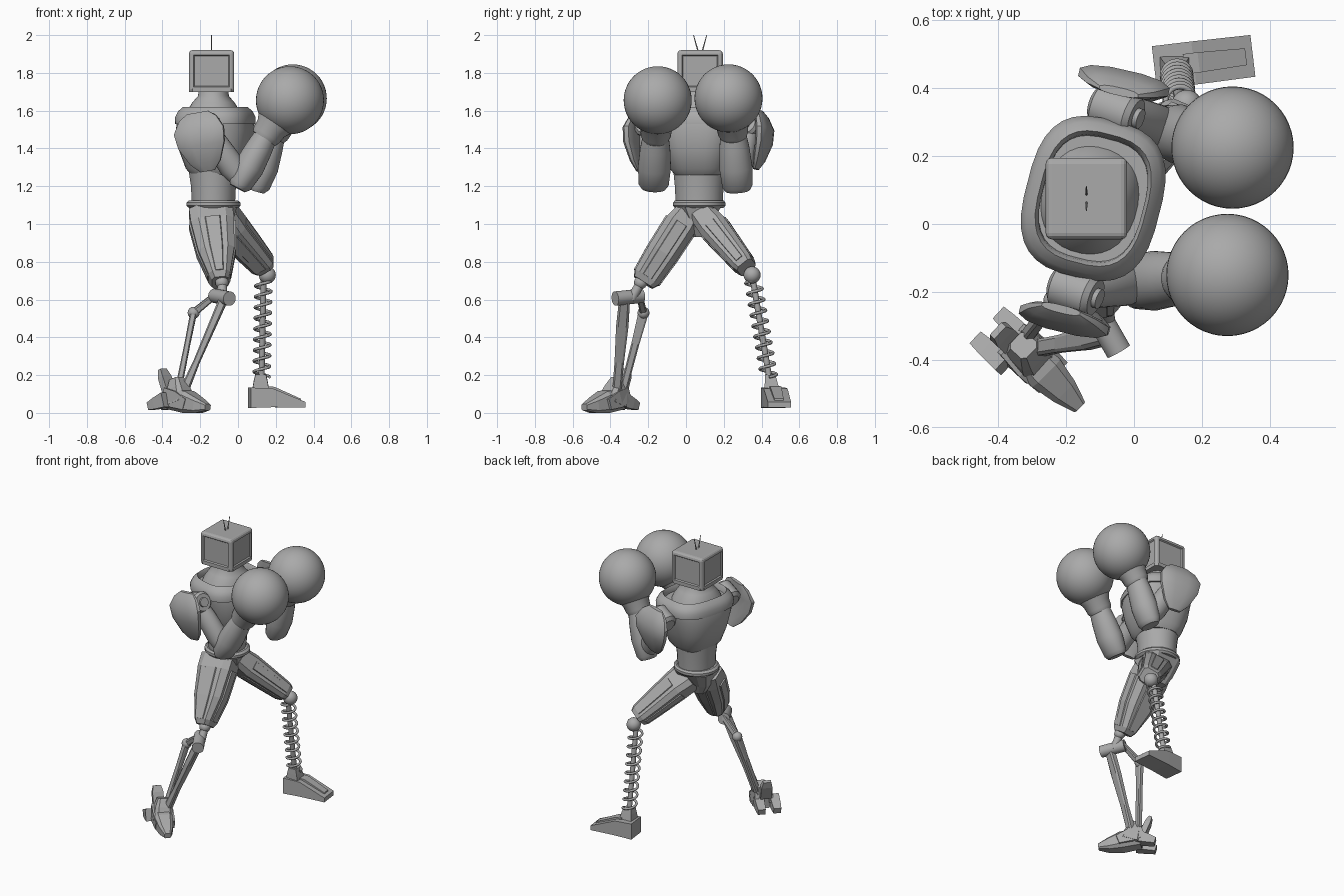
import bpy, bmesh, math
from mathutils import Vector, Matrix

if "Cube" in bpy.data.objects:
    bpy.data.objects.remove(bpy.data.objects["Cube"])

GREY = (0.4, 0.4, 0.4, 1)
metal = bpy.data.materials.new("plain_grey")
metal.use_nodes = True
metal.diffuse_color = GREY
metal.node_tree.nodes["Principled BSDF"].inputs["Base Color"].default_value = GREY

X, Y, Z = Vector((1, 0, 0)), Vector((0, 1, 0)), Vector((0, 0, 1))
ROUND, CHAMFER, BOX = (24, 1), (8, 0.5), (4, 0.01)


def finish(name, bm, smooth=False):
    bmesh.ops.recalc_face_normals(bm, faces=bm.faces)
    mesh = bpy.data.meshes.new(name)
    bm.to_mesh(mesh)
    bm.free()
    mesh.materials.append(metal)
    obj = bpy.data.objects.new(name, mesh)
    bpy.context.collection.objects.link(obj)
    if smooth:
        bpy.ops.object.select_all(action='DESELECT')
        obj.select_set(True)
        bpy.context.view_layer.objects.active = obj
        bpy.ops.object.shade_smooth_by_angle(angle=math.radians(35))
    return obj


def loft(name, start, end, rings, shape=ROUND, ref=X):
    """Rings of (t, radius_a, radius_b, shift_a, shift_b) along start -> end."""
    start, end = Vector(start), Vector(end)
    axis = (end - start).normalized()
    a = (ref - axis * ref.dot(axis)).normalized()
    b = axis.cross(a)
    sides, power = shape
    bm = bmesh.new()
    loops = []
    for ring in rings:
        t, ra, rb, da, db = (tuple(ring) + (0, 0))[:5]
        loop = []
        for i in range(sides):
            ang = math.tau * (i + 0.5) / sides
            c, s = math.cos(ang), math.sin(ang)
            u = math.copysign(abs(c) ** power, c) * ra + da
            v = math.copysign(abs(s) ** power, s) * rb + db
            loop.append(bm.verts.new(start.lerp(end, t) + a * u + b * v))
        loops.append(loop)
    for low, high in zip(loops, loops[1:]):
        for i in range(sides):
            j = (i + 1) % sides
            bm.faces.new((low[i], low[j], high[j], high[i]))
    bm.faces.new(loops[0])
    bm.faces.new(loops[-1])
    return finish(name, bm, shape[0] > 8)


def rod(name, start, end, r0, r1=None, shape=ROUND, ref=X):
    r1 = r1 or r0
    return loft(name, start, end, [(0, r0, r0), (1, r1, r1)], shape, ref)


def ball(name, center, radius, segments=32):
    bm = bmesh.new()
    bmesh.ops.create_uvsphere(bm, u_segments=segments, v_segments=segments // 2,
                              radius=radius, matrix=Matrix.Translation(center))
    return finish(name, bm, True)


# Head: bevelled box with a recessed panel on every side
bm = bmesh.new()
bmesh.ops.create_cube(bm, size=1, matrix=Matrix.Translation((-0.14, 0.075, 1.81)) @ Matrix.Diagonal((0.24, 0.24, 0.22, 1)))
walls = [f for f in bm.faces if abs(f.normal.z) < 0.5]
rim = [e for e in bm.edges if any(v.co.z > 1.9 for v in e.verts)]
bmesh.ops.inset_individual(bm, faces=walls, thickness=0.035)
bmesh.ops.inset_individual(bm, faces=walls, thickness=0.008, depth=-0.008)
bmesh.ops.bevel(bm, geom=rim, offset=0.018, segments=3, affect='EDGES', profile=0.5)
finish("head", bm)
for side in (-1, 1):
    rod("antenna", (-0.14, 0.075 + 0.01 * side, 1.91), (-0.14, 0.075 + 0.035 * side, 2), 0.004, 0.002, (6, 1))

# Torso, slightly turned, with a raised collar rim
turn = Vector((0.97, -0.25, 0))
core = (-0.13, 0.07)
loft("neck", (*core, 1.55), (*core, 1.72),
     [(0, 0.15, 0.17), (0.3, 0.135, 0.15), (0.55, 0.11, 0.115), (0.75, 0.08, 0.09), (1, 0.075, 0.085)], (32, 0.9), turn)
loft("chest", (-0.12, 0.075, 1.26), (-0.12, 0.075, 1.58),
     [(0, 0.12, 0.13), (0.1, 0.15, 0.155), (0.4, 0.185, 0.185), (0.75, 0.2, 0.22),
      (0.92, 0.19, 0.225), (1, 0.16, 0.19)], (32, 0.75), turn)
loft("collar_rim", (-0.12, 0.075, 1.53), (-0.12, 0.075, 1.62),
     [(0, 0.2, 0.235), (0.4, 0.2, 0.237), (0.75, 0.185, 0.22), (1, 0.16, 0.195), (0.8, 0.15, 0.185), (0.5, 0.15, 0.18)],
     (32, 0.7), turn)
loft("waist", (*core, 1.1), (*core, 1.3),
     [(0, 0.115, 0.125), (0.5, 0.12, 0.13), (1, 0.135, 0.14)])
loft("belt", (*core, 1.085), (*core, 1.125),
     [(0, 0.13, 0.13), (0.3, 0.145, 0.14), (0.7, 0.145, 0.14), (1, 0.13, 0.13)])
loft("pelvis", (*core, 0.93), (*core, 1.09),
     [(0, 0.06, 0.03), (0.4, 0.1, 0.06), (1, 0.13, 0.12)], CHAMFER)


# Arms with round gloves
def arm(name, shoulder, elbow, wrist, glove, pad_low, pad_high, out):
    shoulder, elbow, wrist, glove = map(Vector, (shoulder, elbow, wrist, glove))
    barrel = Vector((0.062, -0.022, 0.025))
    loft(name + "_shoulder_barrel", shoulder - barrel, shoulder + barrel,
         [(0, 0.045, 0.045), (0.12, 0.068, 0.068), (0.88, 0.068, 0.068), (1, 0.055, 0.055)], ref=Z)
    rod(name + "_shoulder_cap", shoulder + barrel, shoulder + barrel * 1.2, 0.03, ref=Z)
    rod(name + "_shoulder_axle", shoulder - out * 0.1, shoulder + out * 0.07, 0.04)
    loft(name + "_upper_arm", shoulder, elbow,
         [(0, 0.05, 0.05), (0.3, 0.065, 0.06), (0.75, 0.07, 0.065), (1, 0.05, 0.05)])
    loft(name + "_forearm", elbow, wrist,
         [(-0.17, 0.045, 0.065), (-0.08, 0.065, 0.08), (0.3, 0.08, 0.088), (0.7, 0.072, 0.08), (1, 0.062, 0.068)])
    loft(name + "_glove_cuff", wrist, glove,
         [(-0.1, 0.07, 0.07), (0, 0.08, 0.08), (0.2, 0.085, 0.085), (0.5, 0.12, 0.12), (0.8, 0.14, 0.14)])
    ball(name + "_glove", glove, 0.18, 48)
    loft(name + "_shoulder_pad", pad_low, pad_high,
         [(0, 0.012, 0.04), (0.15, 0.024, 0.085, 0.015), (0.45, 0.034, 0.13, 0.035),
          (0.7, 0.036, 0.14, 0.035), (0.9, 0.025, 0.105, 0.015), (1, 0.012, 0.06)], (12, 0.8), out)


arm("right", (-0.175, -0.195, 1.51), (0.02, -0.17, 1.23), (0.15, -0.16, 1.47), (0.275, -0.15, 1.655),
    (-0.16, -0.25, 1.28), (-0.215, -0.25, 1.59), Vector((-0.24, -0.97, 0)))
arm("left", (-0.055, 0.335, 1.51), (0.11, 0.27, 1.22), (0.19, 0.25, 1.48), (0.29, 0.225, 1.665),
    (-0.02, 0.37, 1.29), (-0.045, 0.39, 1.6), Vector((0.22, 0.97, 0)))


# Thighs with raised plates
def thigh(name, hip, knee, rings):
    loft(name + "_thigh", hip, knee, rings, CHAMFER)
    inner = rings[1:-1]
    loft(name + "_thigh_side_plate", hip, knee, [(t, a * 0.5, b * 1.08) for t, a, b in inner], CHAMFER)
    loft(name + "_thigh_front_plate", hip, knee, [(t, a * 1.08, b * 0.5) for t, a, b in inner], CHAMFER)


thigh("right", (-0.145, 0.02, 1.07), (-0.095, -0.225, 0.69),
      [(0, 0.12, 0.07), (0.2, 0.12, 0.09), (0.6, 0.1, 0.087), (0.93, 0.06, 0.078), (1, 0.045, 0.06)])
thigh("left", (-0.09, 0.1, 1.04), (0.145, 0.32, 0.77),
      [(0, 0.1, 0.07), (0.25, 0.09, 0.08), (0.6, 0.08, 0.07), (0.93, 0.068, 0.06), (1, 0.055, 0.05)])

# Left leg: ball knee, coil spring and wedge foot
ball("left_knee", (0.155, 0.35, 0.73), 0.045)
top, bottom = Vector((0.135, 0.355, 0.7)), Vector((0.125, 0.44, 0.19))
rod("spring_core", bottom, top, 0.016)
TURNS, STEPS = 9, 20
curve = bpy.data.curves.new("leg_spring", 'CURVE')
curve.dimensions = '3D'
curve.bevel_depth = 0.008
curve.bevel_resolution = 2
curve.use_fill_caps = True
spline = curve.splines.new('POLY')
spline.points.add(TURNS * STEPS)
for i, point in enumerate(spline.points):
    ang = math.tau * i / STEPS
    pos = bottom.lerp(top, i / (TURNS * STEPS)) + 0.042 * (X * math.cos(ang) + Y * math.sin(ang))
    point.co = (*pos, 1)
curve.materials.append(metal)
spring = bpy.data.objects.new("leg_spring", curve)
bpy.context.collection.objects.link(spring)
bpy.ops.object.select_all(action='DESELECT')
spring.select_set(True)
bpy.context.view_layer.objects.active = spring
bpy.ops.object.convert(target='MESH')

across = Vector((-0.12, 0.99, 0))
heel, toe = (0.06, 0.46, 0.08), (0.35, 0.495, 0.08)
loft("left_foot", heel, toe, [(0, 0.064, 0.054), (0.4, 0.064, 0.05), (1, 0.062, 0.015, 0, -0.037)], BOX, across)
loft("left_foot_rib", heel, toe, [(0.3, 0.03, 0.05, 0, 0.012), (0.45, 0.03, 0.05, 0, 0.008), (0.93, 0.025, 0.015, 0, -0.02)], BOX, across)
loft("left_ankle", (0.12, 0.455, 0.12), (0.12, 0.445, 0.205), [(0, 0.045, 0.04), (0.6, 0.036, 0.032), (1, 0.028, 0.026)], BOX)

# Right lower leg: pivot, twin shin struts
pivot, rear = Vector((-0.075, -0.325, 0.605)), Vector((-0.235, -0.225, 0.53))
ball("right_knee", (-0.085, -0.24, 0.69), 0.035)
rod("right_knee_link", (-0.085, -0.24, 0.69), (-0.08, -0.29, 0.6), 0.025)
rod("right_knee_pivot", pivot + Vector((0.03, -0.05, 0)), pivot + Vector((-0.05, 0.09, 0.015)), 0.038, ref=Z)
rod("rear_strut_arm", (-0.1, -0.25, 0.64), rear, 0.016, 0.02, CHAMFER)
ball("rear_strut_joint", rear, 0.032, 16)
loft("front_shin_strut", pivot, (-0.28, -0.365, 0.13),
     [(0, 0.025, 0.03), (0.3, 0.022, 0.034), (0.7, 0.018, 0.026), (1, 0.025, 0.025)], CHAMFER)
loft("rear_shin_strut", rear, (-0.315, -0.33, 0.13),
     [(0, 0.018, 0.028), (0.4, 0.016, 0.022), (1, 0.018, 0.02)], CHAMFER)

# Right foot: armoured wedge with toe, side plates, heel claws and fin
ahead, beside = Vector((0.73, -0.68, 0)), Vector((0.68, 0.73, 0))


def on_foot(f, s, z):
    return Vector((-0.31, -0.385, z)) + ahead * f + beside * s


loft("right_foot_toe", on_foot(-0.05, 0, 0.065), on_foot(0.215, -0.01, 0.03),
     [(0, 0.055, 0.058, 0, 0.01), (0.45, 0.06, 0.06, 0, 0.008), (0.75, 0.045, 0.042), (1, 0.022, 0.018)], CHAMFER, beside)
loft("right_foot_instep", on_foot(0.01, 0, 0.05), on_foot(-0.03, 0.01, 0.18),
     [(0, 0.07, 0.075), (0.6, 0.055, 0.055), (1, 0.035, 0.035)], CHAMFER, beside)
for side in (-1, 1):
    loft("right_foot_side_plate", on_foot(-0.07, 0.045 * side, 0.1), on_foot(0.09, 0.052 * side, 0.045),
         [(0, 0.012, 0.035), (0.5, 0.018, 0.045), (1, 0.01, 0.03)], BOX, beside)
    claw = 0.05 * side - 0.02
    loft("right_heel_claw", on_foot(-0.03, claw, 0.07), on_foot(-0.145, claw, 0.035),
         [(0, 0.03, 0.04), (0.6, 0.028, 0.03), (1, 0.024, 0.02)], BOX, beside)
loft("right_heel_fin", on_foot(-0.06, -0.01, 0.1), on_foot(-0.115, -0.01, 0.23),
     [(0, 0.035, 0.02), (0.7, 0.035, 0.018), (1, 0.025, 0.01)], BOX, beside)
